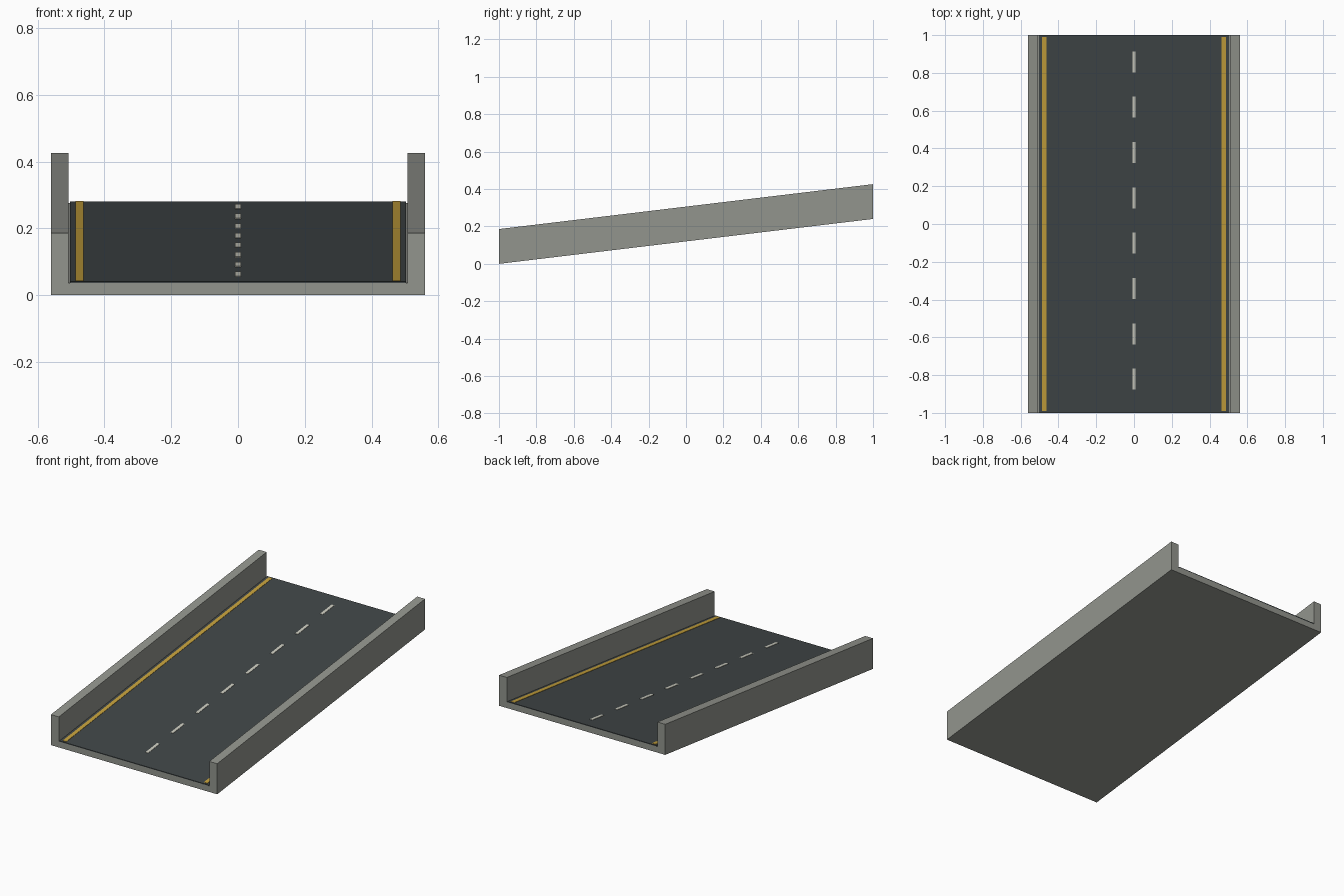
import bpy

if "Cube" in bpy.data.objects:
    bpy.data.objects.remove(bpy.data.objects["Cube"])

SLOPE = 0.12          # rise per unit of y


def material(name, rgb):
    m = bpy.data.materials.new(name)
    m.diffuse_color = (*rgb, 1)
    m.use_nodes = True
    m.node_tree.nodes["Principled BSDF"].inputs["Base Color"].default_value = m.diffuse_color
    return m


concrete = material("concrete", (0.29, 0.30, 0.27))
asphalt = material("asphalt", (0.052, 0.062, 0.064))
yellow = material("yellow_paint", (0.55, 0.35, 0.045))
white = material("white_paint", (0.60, 0.60, 0.52))


def sloped(name, profile, y0, y1, mat):
    """Extrude an x-z profile along y, sheared up the slope."""
    n = len(profile)
    verts = [(x, y, z + SLOPE * (y + 1)) for y in (y0, y1) for x, z in profile]
    faces = [tuple(range(n)), tuple(range(2 * n - 1, n - 1, -1))]
    faces += [(i, i + n, (i + 1) % n + n, (i + 1) % n) for i in range(n)]
    me = bpy.data.meshes.new(name)
    me.from_pydata(verts, [], faces)
    me.materials.append(mat)
    ob = bpy.data.objects.new(name, me)
    bpy.context.collection.objects.link(ob)
    return ob


def strip(name, x0, x1, z0, z1, y0, y1, mat):
    return sloped(name, [(x0, z0), (x1, z0), (x1, z1), (x0, z1)], y0, y1, mat)


# Concrete trough: deck with a parapet on each side
half = [(0.56, 0), (0.56, 0.186), (0.507, 0.186), (0.507, 0.036)]
sloped("ramp_deck", half + [(-x, z) for x, z in reversed(half)], -1, 1, concrete)

# Road surface
strip("road_surface", -0.503, 0.503, 0.034, 0.041, -1, 1, asphalt)

# Edge lines
for side, s in (("left", -1), ("right", 1)):
    a, b = sorted((s * 0.463, s * 0.487))
    strip("edge_line_" + side, a, b, 0.040, 0.043, -0.99, 0.99, yellow)

# Centre dashes
for i in range(8):
    y = -0.877 + 0.24 * i
    strip(f"centre_dash_{i + 1}", -0.009, 0.009, 0.040, 0.043, y, y + 0.111, white)
